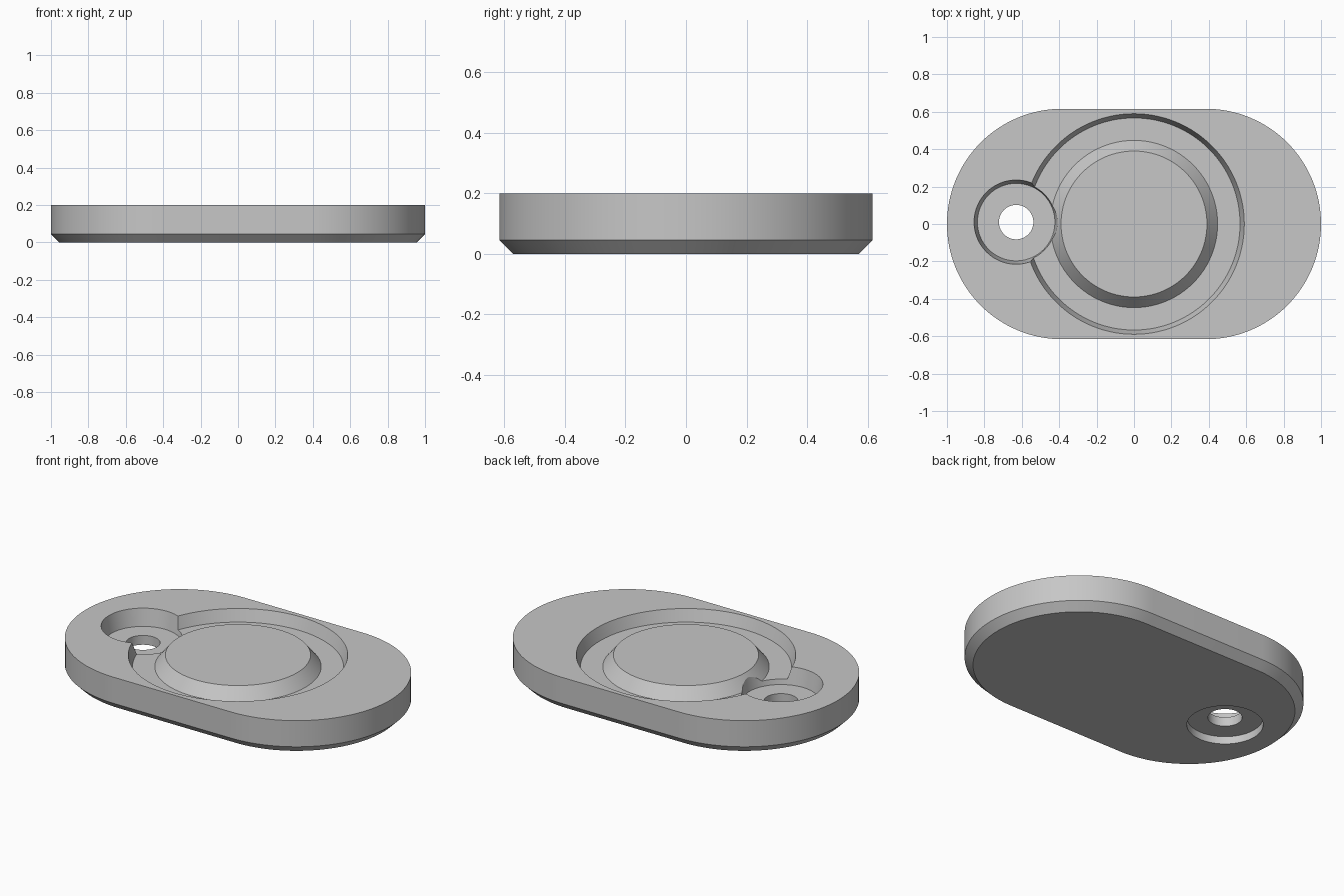
import bpy, bmesh, math

SEGMENTS = 128
HEIGHT, HALF_LENGTH, END_RADIUS, CHAMFER = 0.2, 1.0, 0.616, 0.045
HOLE = (-0.63, 0.01)

if "Cube" in bpy.data.objects:
    bpy.data.objects.remove(bpy.data.objects["Cube"], do_unlink=True)

grey = bpy.data.materials.new("light grey")
grey.use_nodes = True
grey.diffuse_color = (0.57, 0.57, 0.57, 1)
grey.node_tree.nodes["Principled BSDF"].inputs["Base Color"].default_value = grey.diffuse_color


def stadium(radius, z):
    """Rounded outline with straight front and back edges."""
    offset, half = HALF_LENGTH - END_RADIUS, SEGMENTS // 2
    points = []
    for side in (1, -1):
        for i in range(half + 1):
            a = math.pi * (i / half - 0.5)
            points.append((side * (offset + radius * math.cos(a)), side * radius * math.sin(a), z))
    return points


def circle(radius, z, centre):
    angles = [2 * math.pi * i / SEGMENTS for i in range(SEGMENTS)]
    return [(centre[0] + radius * math.cos(a), centre[1] + radius * math.sin(a), z) for a in angles]


def loft(name, loops, closed=False):
    """Skin a stack of loops; cap the ends, or join last to first."""
    bm = bmesh.new()
    rings = [[bm.verts.new(p) for p in loop] for loop in loops]
    pairs = list(zip(rings, rings[1:]))
    if closed:
        pairs.append((rings[-1], rings[0]))
    else:
        bm.faces.new(rings[0])
        bm.faces.new(rings[-1])
    for low, high in pairs:
        for i in range(len(low)):
            j = (i + 1) % len(low)
            bm.faces.new((low[i], low[j], high[j], high[i]))
    bmesh.ops.recalc_face_normals(bm, faces=bm.faces)
    mesh = bpy.data.meshes.new(name)
    bm.to_mesh(mesh)
    bm.free()
    mesh.materials.append(grey)
    obj = bpy.data.objects.new(name, mesh)
    bpy.context.collection.objects.link(obj)
    return obj


def lathe(name, profile, centre=(0, 0), closed=False):
    return loft(name, [circle(r, z, centre) for r, z in profile], closed)


# Rounded plate with a chamfered underside
plate = loft("plate", [stadium(END_RADIUS - CHAMFER, 0),
                       stadium(END_RADIUS, CHAMFER),
                       stadium(END_RADIUS, HEIGHT)])

# Ring groove, tapered top recess, through hole and underside counterbore
cutters = [
    lathe("groove_cutter", [(0.447, 0.13), (0.567, 0.13), (0.593, 0.21), (0.382, 0.21)], closed=True),
    lathe("recess_cutter", [(0.207, 0.10), (0.227, 0.21)], HOLE),
    lathe("hole_cutter", [(0.092, -0.05), (0.092, 0.25)], HOLE),
    lathe("counterbore_cutter", [(0.205, -0.05), (0.205, 0.045)], HOLE),
]

bpy.ops.object.select_all(action="DESELECT")
plate.select_set(True)
bpy.context.view_layer.objects.active = plate
for cutter in cutters:
    cutter.hide_render = True
    mod = plate.modifiers.new(cutter.name, "BOOLEAN")
    mod.operation, mod.solver, mod.object = "DIFFERENCE", "EXACT", cutter
    bpy.ops.object.modifier_apply(modifier=mod.name)
    bpy.data.objects.remove(cutter, do_unlink=True)

bpy.ops.object.shade_smooth_by_angle(angle=math.radians(25))
